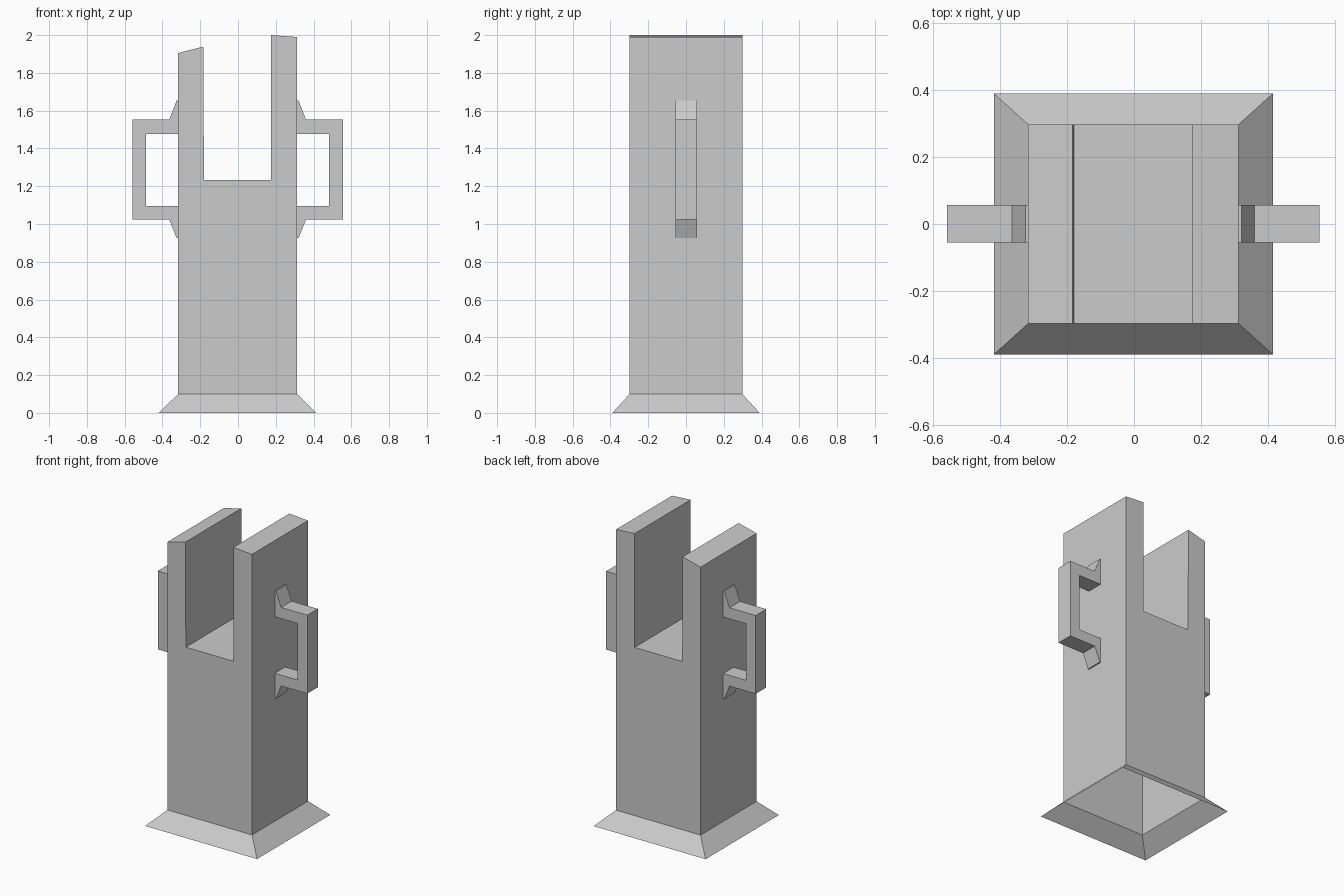
import bpy, bmesh

if "Cube" in bpy.data.objects:
    bpy.data.objects.remove(bpy.data.objects["Cube"])

CX = -0.002          # small sideways offset of the body
WALL = 0.315         # half width of the body
DEPTH = 0.298        # half depth of the body


def finish(name, bm):
    bmesh.ops.recalc_face_normals(bm, faces=bm.faces[:])
    me = bpy.data.meshes.new(name)
    bm.to_mesh(me)
    bm.free()
    ob = bpy.data.objects.new(name, me)
    bpy.context.collection.objects.link(ob)
    return ob


def prism(name, profile, y0, y1, open_edges=()):
    """Extrude an anticlockwise XZ profile along y, leaving some side edges open."""
    bm = bmesh.new()
    front = [bm.verts.new((x, y0, z)) for x, z in profile]
    back = [bm.verts.new((x, y1, z)) for x, z in profile]
    bm.faces.new(front)
    bm.faces.new(back[::-1])
    n = len(profile)
    for i in range(n):
        if i not in open_edges:
            j = (i + 1) % n
            bm.faces.new((front[j], front[i], back[i], back[j]))
    return finish(name, bm)


# Slotted hollow body, open underneath (edge 0 is the bottom)
L, R = CX - WALL, CX + WALL
prism("slotted_body", [
    (L, 0.1), (R, 0.1), (R, 1.99), (0.174, 2.0), (0.174, 1.233),
    (-0.18, 1.233), (-0.184, 1.939), (L, 1.905)],
    -DEPTH, DEPTH, open_edges=(0,))

# Flared skirt around the foot, open underneath
bm = bmesh.new()
corners = [(-1, -1), (1, -1), (1, 1), (-1, 1)]
low = [bm.verts.new((CX + 0.417 * x, 0.39 * y, 0)) for x, y in corners]
high = [bm.verts.new((CX + WALL * x, DEPTH * y, 0.1)) for x, y in corners]
for i in range(4):
    j = (i + 1) % 4
    bm.faces.new((low[i], low[j], high[j], high[i]))
finish("base_skirt", bm)

# Square side handles with flared mounts, open where they meet the wall
handle = [
    (WALL, 0.926), (0.323, 0.926), (0.362, 1.024), (0.557, 1.024),
    (0.557, 1.552), (0.362, 1.552), (0.323, 1.653), (WALL, 1.653),
    (WALL, 1.477), (0.484, 1.477), (0.484, 1.096), (WALL, 1.096)]
for side, name in ((1, "handle_right"), (-1, "handle_left")):
    prism(name, [(CX + side * x, z) for x, z in handle],
          -0.055, 0.057, open_edges=(7, 11))
